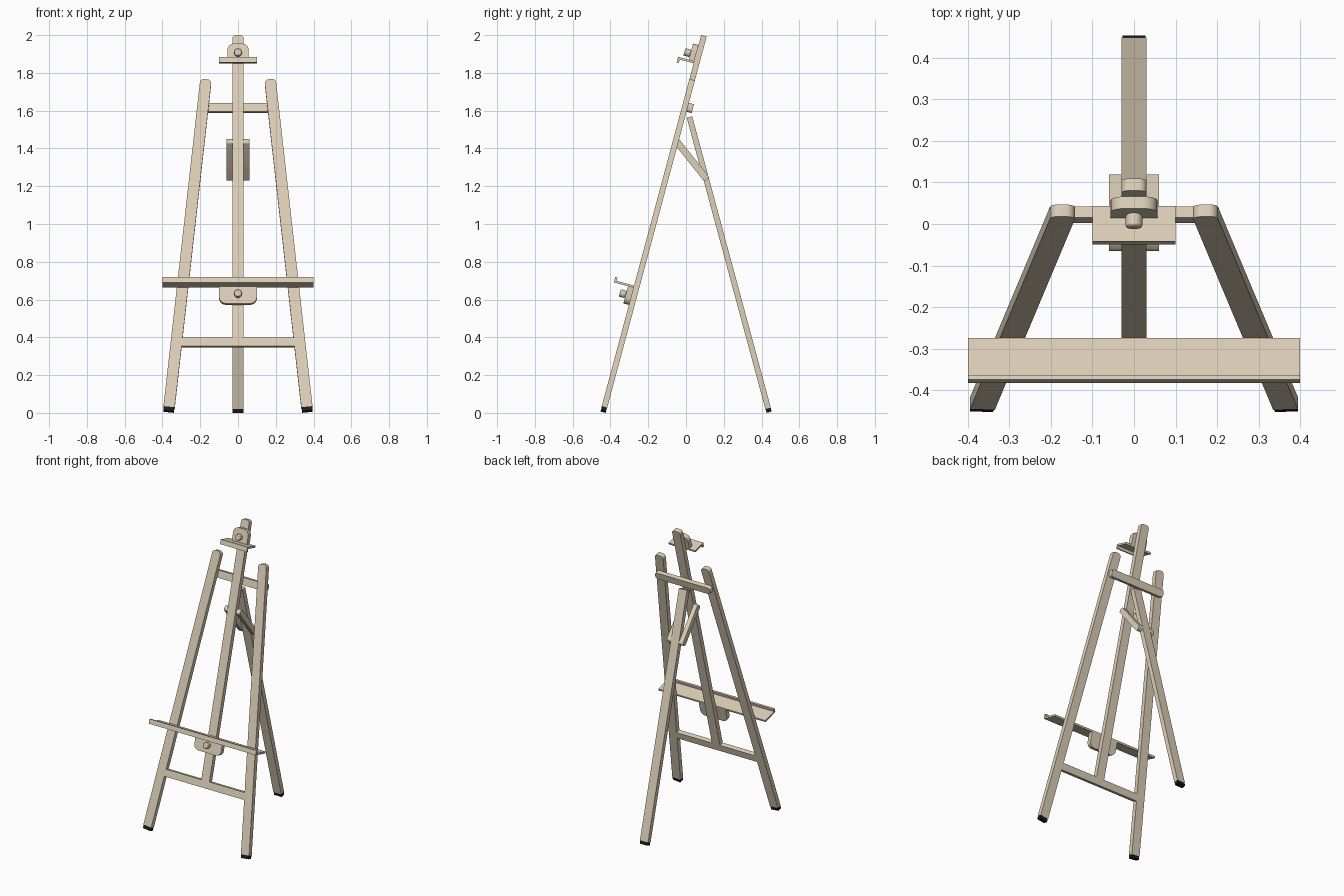
import bpy, bmesh
from math import radians, sin, cos, pi
from mathutils import Matrix

if "Cube" in bpy.data.objects:
    bpy.data.objects.remove(bpy.data.objects["Cube"])


def material(name, rgb):
    m = bpy.data.materials.new(name)
    m.diffuse_color = (*rgb, 1)
    m.use_nodes = True
    m.node_tree.nodes["Principled BSDF"].inputs["Base Color"].default_value = m.diffuse_color
    return m


WOOD = material("wood", (0.72, 0.62, 0.48))
RUBBER = material("rubber", (0.01, 0.01, 0.01))


def T(x, y, z):
    return Matrix.Translation((x, y, z))


def R(deg, axis):
    return Matrix.Rotation(radians(deg), 4, axis)


def rounded(x0, x1, z0, z1, top=0, bottom=0, seg=6):
    """Rectangle outline with rounded top and/or bottom corners."""
    pts = []
    for cx, cz, sx, sz, r, start in ((x0, z0, 1, 1, bottom, 180), (x1, z0, -1, 1, bottom, 270),
                                     (x1, z1, -1, -1, top, 0), (x0, z1, 1, -1, top, 90)):
        if r == 0:
            pts.append((cx, cz))
            continue
        for i in range(seg + 1):
            a = radians(start + 90 * i / seg)
            pts.append((cx + sx * r + r * cos(a), cz + sz * r + r * sin(a)))
    return pts


def prism(name, frame, outline, w0, w1, mat=WOOD):
    """Extrude an x/z outline towards the front (-y), from depth w0 to w1."""
    bm = bmesh.new()
    face = bm.faces.new([bm.verts.new((x, -w0, z)) for x, z in outline])
    ext = bmesh.ops.extrude_face_region(bm, geom=[face])
    verts = [v for v in ext["geom"] if isinstance(v, bmesh.types.BMVert)]
    bmesh.ops.translate(bm, verts=verts, vec=(0, w0 - w1, 0))
    bmesh.ops.recalc_face_normals(bm, faces=bm.faces)
    me = bpy.data.meshes.new(name)
    bm.to_mesh(me)
    bm.free()
    ob = bpy.data.objects.new(name, me)
    bpy.context.collection.objects.link(ob)
    ob.matrix_world = frame
    me.materials.append(mat)
    bpy.ops.object.select_all(action='DESELECT')
    ob.select_set(True)
    bpy.context.view_layer.objects.active = ob
    bpy.ops.object.shade_smooth_by_angle(angle=radians(30))
    return ob


def knob(name, frame, z):
    circle = [(0.02 * cos(2 * pi * i / 24), z + 0.02 * sin(2 * pi * i / 24)) for i in range(24)]
    ob = prism(name, frame, circle, 0.045, 0.078)
    bev = ob.modifiers.new("soft_edge", 'BEVEL')
    bev.width = 0.005
    bev.segments = 2


# Leaning front plane, and the rear leg's opposite lean
FRONT = T(0, -0.44, 0) @ R(-15, 'X')
REAR = T(0, 0.441, 0) @ R(15.1, 'X')
H = 0.015

# Front legs with rubber feet
for side, s in (("left", -1), ("right", 1)):
    f = FRONT @ T(0.368 * s, 0, 0) @ R(-6.2 * s, 'Y')
    prism(side + "_front_leg", f, rounded(-0.03, 0.03, 0.03, 1.836, top=0.022), -H, H)
    prism(side + "_front_foot", f, rounded(-0.028, 0.028, 0.007, 0.03), -0.014, 0.014, RUBBER)

# Rear leg
prism("rear_leg", REAR, rounded(-0.03, 0.03, 0.025, 1.622), -H, H)
prism("rear_foot", REAR, rounded(-0.028, 0.028, 0.004, 0.025), -0.014, 0.014, RUBBER)

# Centre mast and cross bars
prism("mast", FRONT, rounded(-0.03, 0.03, 0.408, 2.066, top=0.018), -H, H)
prism("lower_cross_bar", FRONT, rounded(-0.30, 0.30, 0.362, 0.408), -H, H)
prism("upper_cross_bar", FRONT, rounded(-0.205, 0.205, 1.655, 1.703, 0.016, 0.016), -0.043, -H)

# Pair of brace slats between mast and rear leg
BRACE = T(0, 0.0275, 1.34) @ R(38.5, 'X') @ R(90, 'Z')
for side, s in (("left", -1), ("right", 1)):
    prism(side + "_brace", BRACE, rounded(-0.018, 0.018, -0.134, 0.134, 0.013, 0.013),
          0.03 * s, 0.06 * s)

# Canvas tray: L profile swept sideways, with block and knob below
SWEEP = FRONT @ R(-90, 'Z')
prism("canvas_tray", SWEEP, [(0.015, 0.682), (0.123, 0.682), (0.123, 0.712),
                             (0.111, 0.712), (0.111, 0.694), (0.015, 0.694)], -0.4, 0.4)
prism("tray_block", FRONT, rounded(-0.1, 0.1, 0.588, 0.682, bottom=0.035), H, 0.045)
knob("tray_knob", FRONT, 0.637)

# Top clamp: L profile with hanging lip, block and knob above
prism("top_clamp", SWEEP, [(0.015, 1.912), (0.091, 1.912), (0.091, 1.894),
                           (0.103, 1.894), (0.103, 1.924), (0.015, 1.924)], -0.1, 0.1)
prism("clamp_block", FRONT, rounded(-0.056, 0.056, 1.924, 2.012, top=0.035), H, 0.045)
knob("clamp_knob", FRONT, 1.958)
